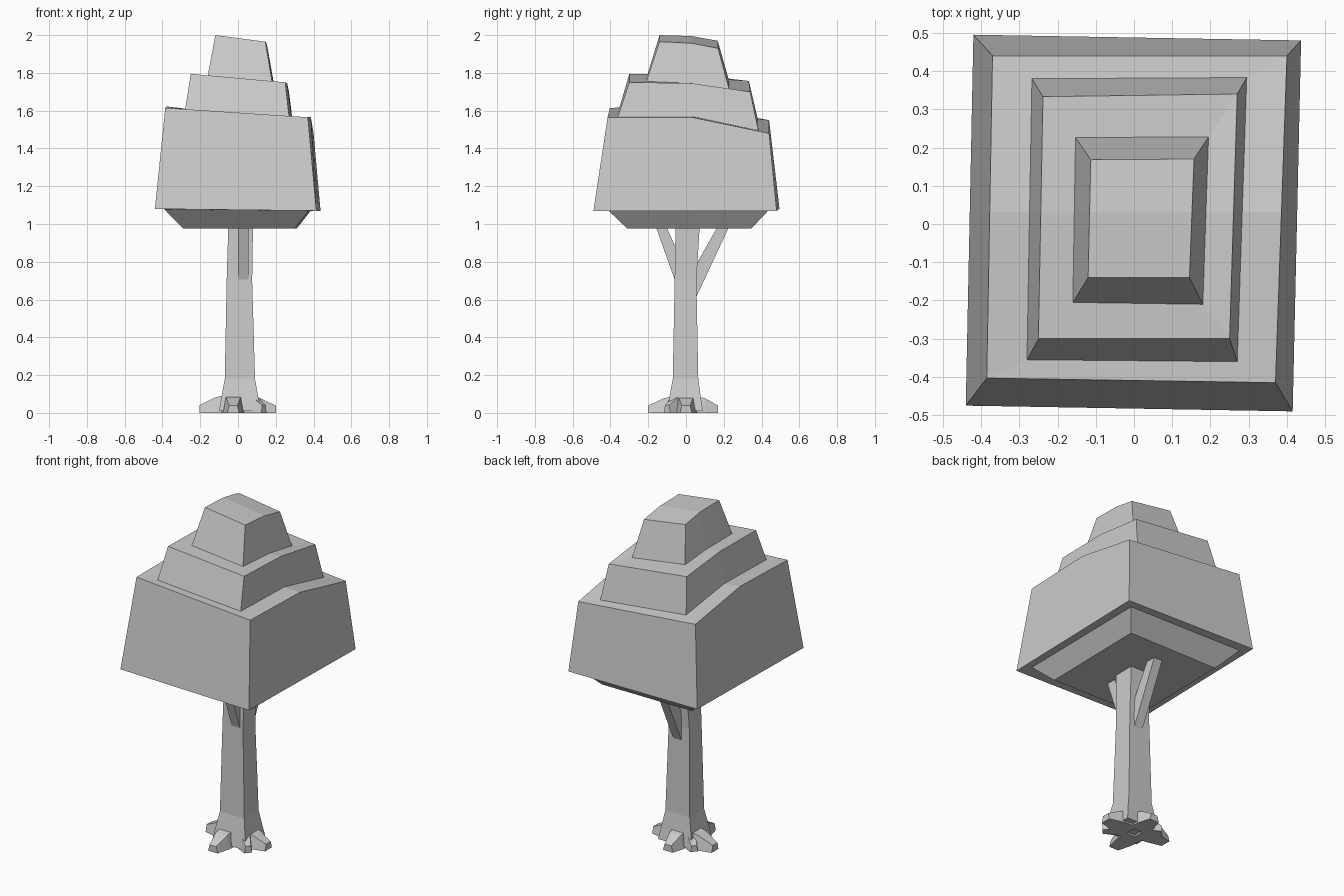
import bpy
import bmesh
import math
from mathutils import Vector

if "Cube" in bpy.data.objects:
    bpy.data.objects.remove(bpy.data.objects["Cube"])

GREY = (0.6, 0.6, 0.6, 1.0)
grey = bpy.data.materials.new("light_grey")
grey.use_nodes = True
grey.diffuse_color = GREY
grey.node_tree.nodes["Principled BSDF"].inputs["Base Color"].default_value = GREY


def loft(name, rings):
    """Skin a list of equal-length rings and close both ends."""
    bm = bmesh.new()
    loops = [[bm.verts.new(p) for p in ring] for ring in rings]
    n = len(loops[0])
    for a, b in zip(loops, loops[1:]):
        for i in range(n):
            j = (i + 1) % n
            bm.faces.new((a[i], a[j], b[j], b[i]))
    for cap in (loops[0], loops[-1]):
        if n == 6:  # caps fold along the middle line
            bm.faces.new((cap[0], cap[1], cap[2], cap[5]))
            bm.faces.new((cap[5], cap[2], cap[3], cap[4]))
        else:
            bm.faces.new(cap)
    bmesh.ops.recalc_face_normals(bm, faces=bm.faces)
    mesh = bpy.data.meshes.new(name)
    bm.to_mesh(mesh)
    bm.free()
    mesh.materials.append(grey)
    obj = bpy.data.objects.new(name, mesh)
    bpy.context.collection.objects.link(obj)
    return obj


def canopy_ring(corners, z_left, z_right):
    """Four corners plus a fold line; heights run front, fold, back."""
    fl, fr, br, bl = [Vector(c) for c in corners]
    fold = 0.03
    mr = fr.lerp(br, (fold - fr.y) / (br.y - fr.y))
    ml = fl.lerp(bl, (fold - fl.y) / (bl.y - fl.y))
    points = (fl, fr, mr, br, bl, ml)
    heights = (z_left[0], z_right[0], z_right[1], z_right[2], z_left[2], z_left[1])
    return [(p.x, p.y, z) for p, z in zip(points, heights)]


def level(corners, z_left, z_right):
    return canopy_ring(corners, (z_left,) * 3, (z_right,) * 3)


# Stepped canopy, from the underside to the peak
loft("canopy", [
    level([(-.29, -.30), (.30, -.31), (.31, .345), (-.28, .345)], .975, .975),
    level([(-.39, -.40), (.375, -.41), (.385, .435), (-.375, .44)], 1.078, 1.07),
    level([(-.44, -.475), (.415, -.49), (.437, .48), (-.42, .495)], 1.08, 1.07),
    canopy_ring([(-.385, -.403), (.37, -.415), (.40, .44), (-.37, .44)],
                (1.615, 1.622, 1.55), (1.565, 1.565, 1.48)),
    canopy_ring([(-.28, -.355), (.27, -.36), (.295, .383), (-.267, .38)],
                (1.607, 1.61, 1.555), (1.57, 1.57, 1.495)),
    canopy_ring([(-.25, -.30), (.25, -.30), (.27, .34), (-.238, .333)],
                (1.795, 1.793, 1.757), (1.75, 1.745, 1.70)),
    canopy_ring([(-.16, -.205), (.18, -.21), (.195, .228), (-.153, .226)],
                (1.787, 1.783, 1.765), (1.755, 1.745, 1.715)),
    canopy_ring([(-.12, -.14), (.145, -.14), (.157, .17), (-.113, .168)],
                (2.0, 1.995, 1.97), (1.965, 1.957, 1.93)),
])


# Square trunk with a flared foot
def box_ring(x0, x1, y0, y1, z):
    return [(x0, y0, z), (x1, y0, z), (x1, y1, z), (x0, y1, z)]


loft("trunk", [
    box_ring(-.10, .12, -.10, .09, 0.01),
    box_ring(-.09, .11, -.09, .08, .07),
    box_ring(-.07, .09, -.07, .065, .18),
    box_ring(-.06, .075, -.06, .055, .70),
    box_ring(-.05, .08, -.055, .075, 1.03),
])


# Branches rising from the trunk into the canopy
def branch(name, x0, x1, start, end):
    rings = []
    for (y_low, z_low), (y_high, z_high) in (start, end):
        rings.append([(x0, y_low, z_low), (x1, y_low, z_low),
                      (x1, y_high, z_high), (x0, y_high, z_high)])
    loft(name, rings)


branch("front_branch", .0, .055, ((-.058, .70), (-.03, .82)), ((-.165, 1.0), (-.11, 1.0)))
branch("back_branch", -.01, .045, ((.048, .60), (.04, .76)), ((.235, 1.0), (.175, 1.0)))


# Tapered roots around the foot
def root(name, origin, angle, length, half_width, height):
    along = Vector((math.cos(angle), math.sin(angle), 0))
    side = Vector((-along.y, along.x, 0))
    base = Vector((origin[0], origin[1], 0))
    rings = []
    for d, w, h in ((.03, 1.4, 1.15), (.6 * length, 1.15, .9), (length, .7, .45)):
        c = base + along * d
        top = Vector((0, 0, height * h))
        rings.append([c - side * half_width * w, c + side * half_width * w,
                      c + side * half_width * w * .7 + top,
                      c - side * half_width * w * .7 + top])
    loft(name, rings)


root("right_root", (0, .02), math.pi, .205, .045, .09)
root("left_root", (0, 0), 0, .20, .045, .085)
root("front_root", (-.025, 0), -math.pi / 2, .20, .045, .085)
root("back_root", (.0, 0), math.pi / 2, .17, .045, .085)
root("front_left_root", (.03, -.01), math.radians(-40), .14, .03, .09)
root("back_right_root", (-.02, .01), math.radians(140), .13, .03, .08)
